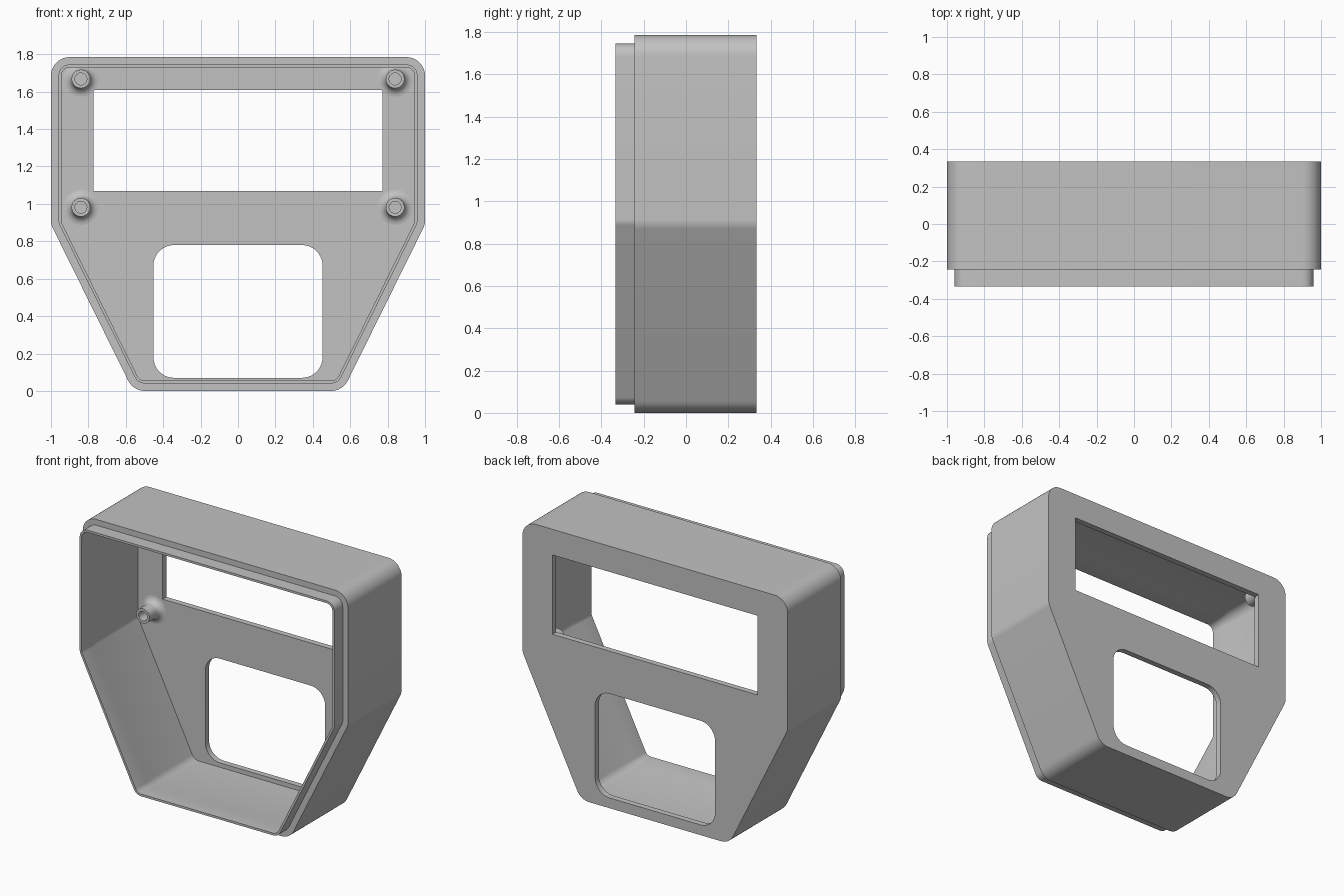
import bpy
import bmesh
from math import cos, sin, pi, radians
from mathutils import Vector

cube = bpy.data.objects.get("Cube")
if cube:
    bpy.data.objects.remove(cube, do_unlink=True)

BACK, FLOOR, STEP, FRONT = 0.333, 0.293, -0.243, -0.333

grey = bpy.data.materials.new("plain grey")
grey.use_nodes = True
grey.diffuse_color = (0.54, 0.54, 0.54, 1)
grey.node_tree.nodes["Principled BSDF"].inputs["Base Color"].default_value = (0.54, 0.54, 0.54, 1)


def rounded_outline(corners, radius, inset=0.0, steps=10):
    """Counter-clockwise outline with rounded corners, moved inward by inset."""
    points = []
    for i, corner in enumerate(corners):
        here = Vector(corner)
        d_in = (here - Vector(corners[i - 1])).normalized()
        d_out = (Vector(corners[(i + 1) % len(corners)]) - here).normalized()
        n_in, n_out = Vector((d_in.y, -d_in.x)), Vector((d_out.y, -d_out.x))
        centre = here - (n_in + n_out) * (radius / (1 + n_in.dot(n_out)))
        turn = n_in.angle(n_out)
        for k in range(steps + 1):
            a = turn * k / steps
            normal = Vector((n_in.x * cos(a) - n_in.y * sin(a),
                             n_in.x * sin(a) + n_in.y * cos(a)))
            points.append(centre + normal * (radius - inset))
    return points


def loft(name, rings):
    """Join (outline, y) rings and cap both ends."""
    bm = bmesh.new()
    loops = [[bm.verts.new((p[0], y, p[1])) for p in outline] for outline, y in rings]
    for a, b in zip(loops, loops[1:]):
        n = len(a)
        for i in range(n):
            j = (i + 1) % n
            bm.faces.new((a[i], a[j], b[j], b[i]))
    bm.faces.new(loops[0])
    bm.faces.new(loops[-1])
    bmesh.ops.recalc_face_normals(bm, faces=bm.faces)
    mesh = bpy.data.meshes.new(name)
    bm.to_mesh(mesh)
    bm.free()
    mesh.materials.append(grey)
    obj = bpy.data.objects.new(name, mesh)
    bpy.context.collection.objects.link(obj)
    return obj


def activate(obj):
    bpy.ops.object.select_all(action='DESELECT')
    obj.select_set(True)
    bpy.context.view_layer.objects.active = obj


def smooth(obj):
    activate(obj)
    bpy.ops.object.shade_smooth_by_angle(angle=radians(30))


def cut(target, cutter):
    activate(target)
    mod = target.modifiers.new("opening", 'BOOLEAN')
    mod.operation = 'DIFFERENCE'
    mod.solver = 'EXACT'
    mod.object = cutter
    bpy.ops.object.modifier_apply(modifier=mod.name)
    bpy.data.objects.remove(cutter, do_unlink=True)


# Housing shell: outer wall, stepped front lip, ramped inside wall and back plate
half = [(0.56, 0), (1, 0.89), (1, 1.785)]
shield = half + [(-x, z) for x, z in reversed(half)]
wall_profile = [(0, BACK), (0, STEP), (0.04, STEP), (0.04, FRONT),
                (0.055, FRONT), (0.055, -0.22), (0.04, -0.15), (0.04, FLOOR)]
housing = loft("housing_shell",
               [(rounded_outline(shield, 0.1, inset), y) for inset, y in wall_profile])

# Wide screen opening
screen = [(-0.773, 1.07), (0.773, 1.07), (0.773, 1.61), (-0.773, 1.61)]
cut(housing, loft("screen_cutter", [(screen, 0.2), (screen, 0.5)]))

# Rounded lower opening
lower = rounded_outline([(-0.452, 0.07), (0.452, 0.07), (0.452, 0.78), (-0.452, 0.78)], 0.11)
cut(housing, loft("lower_cutter", [(lower, 0.2), (lower, 0.5)]))
smooth(housing)

# Screw posts with a flared base and a blind bore
FLARE, POST, BORE, TIP = 0.045, 0.05, 0.032, 0.175
post_profile = [(POST + FLARE, FLOOR + 0.01)]
for k in range(7):
    a = pi / 2 * k / 6
    post_profile.append((POST + FLARE * (1 - sin(a)), FLOOR - FLARE * (1 - cos(a))))
post_profile += [(POST, TIP), (BORE, TIP), (BORE, FLOOR - 0.02)]

for side, x in (("left", 0.84), ("right", -0.84)):
    for level, z in (("upper", 1.668), ("lower", 0.982)):
        rings = [([(x + r * cos(2 * pi * i / 24), z + r * sin(2 * pi * i / 24))
                   for i in range(24)], y) for r, y in post_profile]
        smooth(loft(f"{level}_{side}_screw_post", rings))
